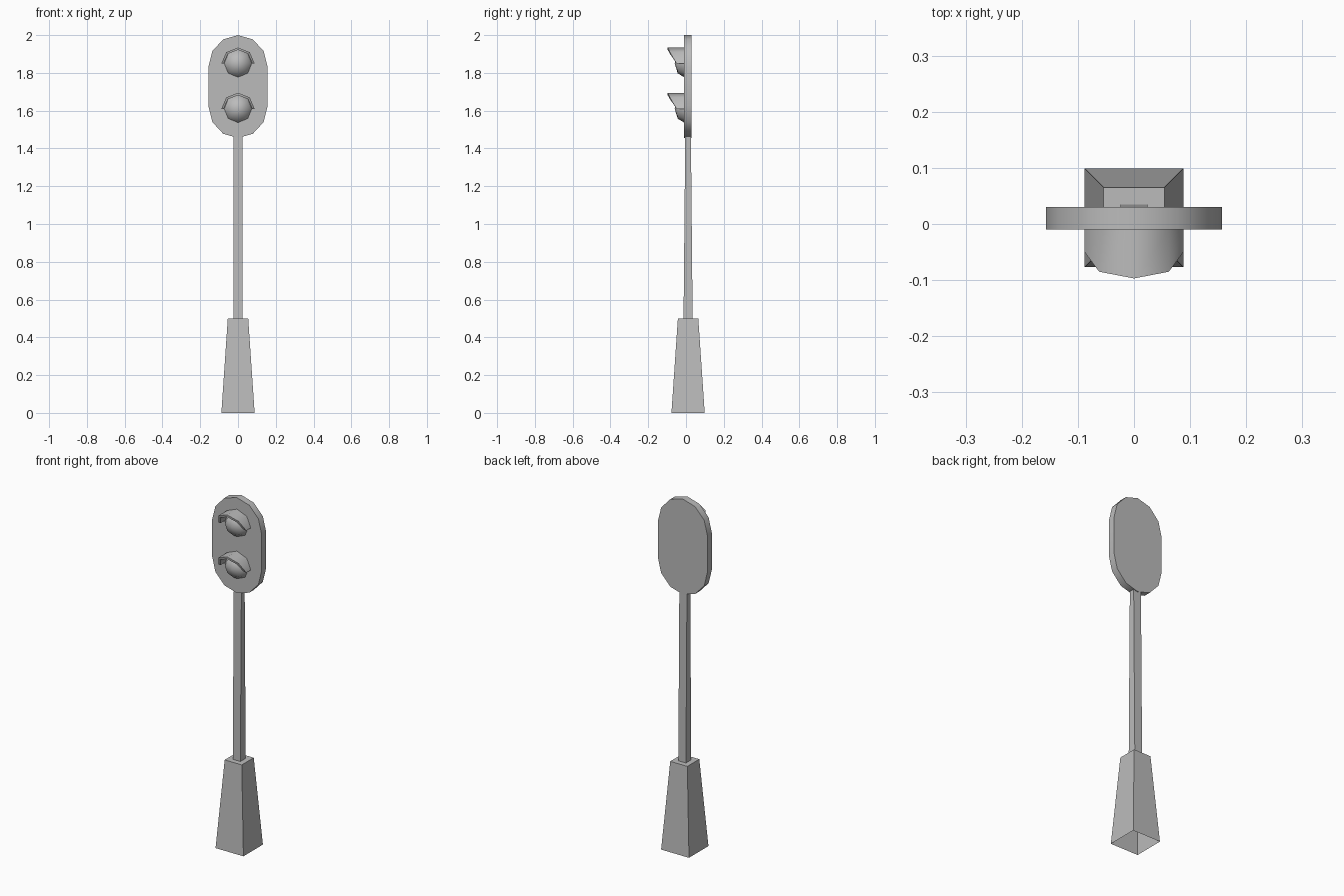
import bpy
import bmesh
from math import sin, cos, pi, radians

cube = bpy.data.objects.get("Cube")
if cube:
    bpy.data.objects.remove(cube)

grey = bpy.data.materials.new("light grey")
grey.use_nodes = True
colour = (0.5, 0.5, 0.5, 1)
grey.diffuse_color = colour
grey.node_tree.nodes["Principled BSDF"].inputs["Base Color"].default_value = colour

MID_Y = 0.011      # centre line of the post
FACE_Y = -0.01     # front of the signal panel


def finish(name, bm, smooth=None):
    """Turn a bmesh into a named object, optionally smooth below an angle."""
    bmesh.ops.recalc_face_normals(bm, faces=bm.faces)
    mesh = bpy.data.meshes.new(name)
    bm.to_mesh(mesh)
    bm.free()
    mesh.materials.append(grey)
    obj = bpy.data.objects.new(name, mesh)
    bpy.context.collection.objects.link(obj)
    if smooth:
        bpy.ops.object.select_all(action='DESELECT')
        obj.select_set(True)
        bpy.context.view_layer.objects.active = obj
        bpy.ops.object.shade_smooth_by_angle(angle=radians(smooth))
    return obj


def bridge(bm, a, b, closed=True):
    """Join two equal rings of vertices with quads."""
    n = len(a)
    for i in range(n if closed else n - 1):
        j = (i + 1) % n
        bm.faces.new((a[i], a[j], b[j], b[i]))


def tapered_box(name, z0, half0, z1, half1):
    """Square post section, open underneath."""
    bm = bmesh.new()
    corners = ((-1, -1), (1, -1), (1, 1), (-1, 1))
    low, high = [[bm.verts.new((sx * hx, MID_Y + sy * hy, z)) for sx, sy in corners]
                 for z, (hx, hy) in ((z0, half0), (z1, half1))]
    bridge(bm, low, high)
    bm.faces.new(high)
    return finish(name, bm)


# Post
tapered_box("base", 0, (0.088, 0.088), 0.5, (0.054, 0.054))
tapered_box("pole", 0.5, (0.024, 0.024), 1.465, (0.024, 0.015))

# Signal panel: rounded slab with two six-sided half ellipses
bm = bmesh.new()
outline = []
for centre, start in ((1.83, 0), (1.625, pi)):
    for i in range(7):
        a = start + i * pi / 6
        outline.append((0.157 * cos(a), centre + 0.17 * sin(a)))
front, back = [[bm.verts.new((x, y, z)) for x, z in outline] for y in (FACE_Y, 0.03)]
bridge(bm, front, back)
bm.faces.new(front)
bm.faces.new(back)
finish("panel", bm, 40)


def lamp(name, z):
    """Eight-sided domed lens."""
    bm = bmesh.new()
    rings = [[bm.verts.new((r * cos(i * pi / 4), y, z + r * sin(i * pi / 4)))
              for i in range(8)]
             for r, y in ((0.073, FACE_Y), (0.052, -0.044))]
    bridge(bm, *rings)
    tip = bm.verts.new((0, -0.06, z))
    for i in range(8):
        bm.faces.new((rings[1][i], rings[1][(i + 1) % 8], tip))
    finish(name, bm, 60)


def visor(name, z):
    """Arched hood whose lip reaches furthest at the crown."""
    bm = bmesh.new()
    reach = (-0.05, -0.085, -0.097, -0.085, -0.05)

    def arc(r, ys):
        return [bm.verts.new((r * cos(i * pi / 4), y, z + 0.96 * r * sin(i * pi / 4)))
                for i, y in enumerate(ys)]

    flat = (FACE_Y,) * 5
    loops = [arc(0.088, flat), arc(0.088, reach), arc(0.075, reach), arc(0.075, flat)]
    for a, b in zip(loops, loops[1:]):
        bridge(bm, a, b, closed=False)
    for end in (0, -1):
        bm.faces.new([loop[end] for loop in loops])
    finish(name, bm, 50)


for label, z in (("upper", 1.85), ("lower", 1.61)):
    lamp(label + "_lamp", z)
    visor(label + "_visor", z)
